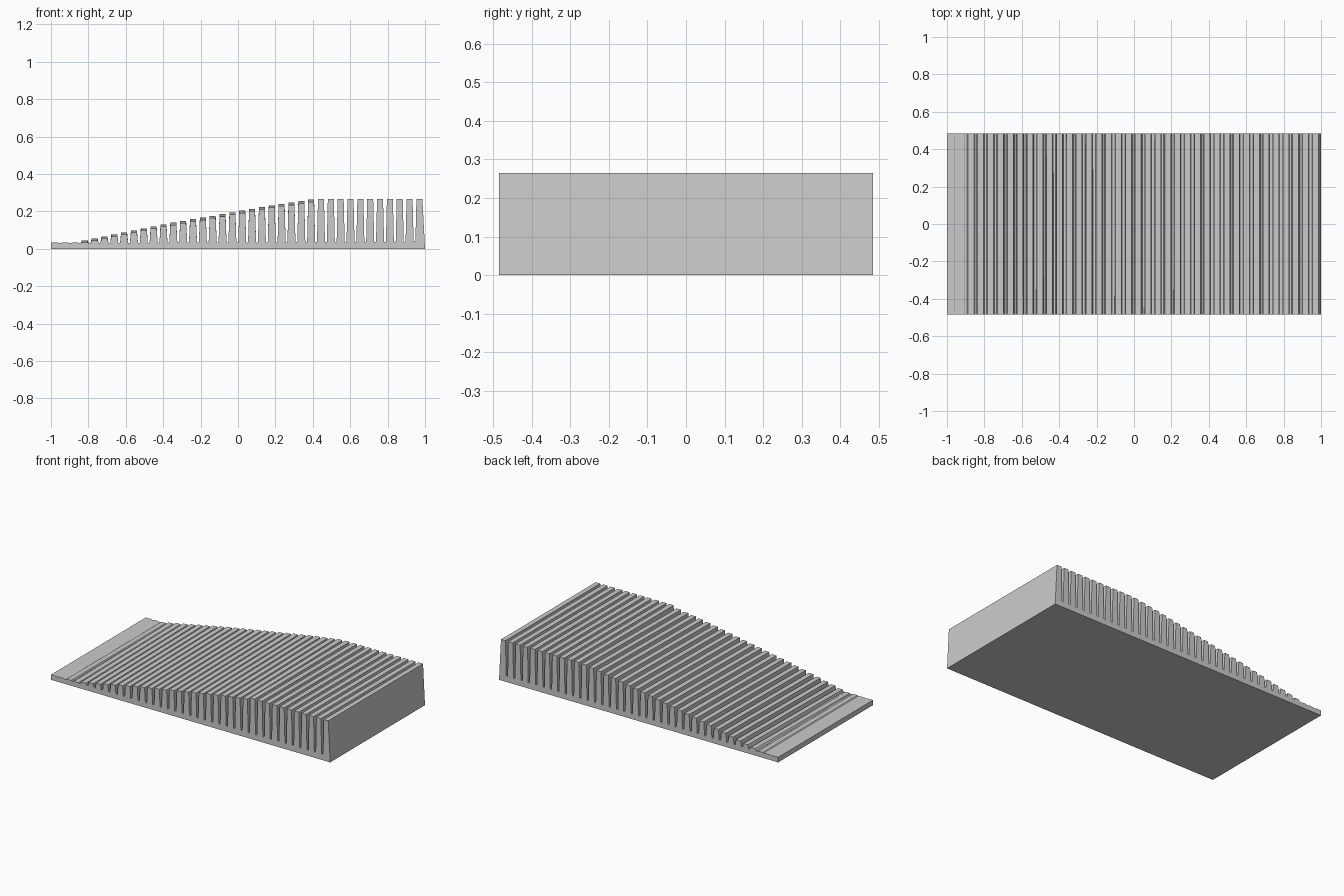
import bpy, bmesh

cube = bpy.data.objects.get("Cube")
if cube:
    bpy.data.objects.remove(cube, do_unlink=True)

FINS, PITCH = 38, 2 / 38
HALF_Y, PEAK, BASE = 0.485, 0.265, 0.033
LAST = 0.97                 # centre of the tallest end fin
TOP_HALF, ROOT_HALF = 0.016, 0.0215
RAMP = [(-1, BASE), (-0.88, BASE), (-0.6, 0.09), (-0.4, 0.13),
        (0, 0.2), (0.2, 0.235), (0.41, PEAK), (1.1, PEAK)]


def ramp_height(x):
    for (x0, z0), (x1, z1) in zip(RAMP, RAMP[1:]):
        if x <= x1:
            return z0 + (z1 - z0) * (x - x0) / (x1 - x0)
    return PEAK


def floor_height(x):
    return 0.034 + 0.004 * x


def profile(drop):
    """Comb outline from left to right, with tapered fins on a sloping envelope."""
    pts = [(-1, 0), (-1, BASE)]
    for i in range(FINS):
        x = LAST - (FINS - 1 - i) * PITCH
        h = ramp_height(x)
        if BASE + 0.002 < h < PEAK - 0.001:
            h -= drop
        h = max(h, floor_height(x) + 0.003)
        if i > 0:
            pts.append((x - ROOT_HALF, floor_height(x)))
            pts.append((x - TOP_HALF, h))
        pts.append((x + TOP_HALF, h))
        if i < FINS - 1:
            pts.append((x + ROOT_HALF, floor_height(x)))
    pts.append((1, 0))
    return pts


# Finned heat sink: the comb outline lofted from front to back
bm = bmesh.new()
front = [bm.verts.new((x, -HALF_Y, z)) for x, z in profile(0.012)]
back = [bm.verts.new((x, HALF_Y, z)) for x, z in profile(0)]
n = len(front)
for i in range(n):
    j = (i + 1) % n
    bm.faces.new((front[i], front[j], back[j], back[i]))
bm.faces.new(front)
bm.faces.new(back[::-1])
bmesh.ops.recalc_face_normals(bm, faces=bm.faces)
mesh = bpy.data.meshes.new("finned_heat_sink")
bm.to_mesh(mesh)
bm.free()
sink = bpy.data.objects.new("finned_heat_sink", mesh)
bpy.context.collection.objects.link(sink)

# Plain grey metal
grey = bpy.data.materials.new("light_grey")
grey.use_nodes = True
colour = (0.6, 0.6, 0.6, 1)
grey.diffuse_color = colour
grey.node_tree.nodes["Principled BSDF"].inputs["Base Color"].default_value = colour
mesh.materials.append(grey)
